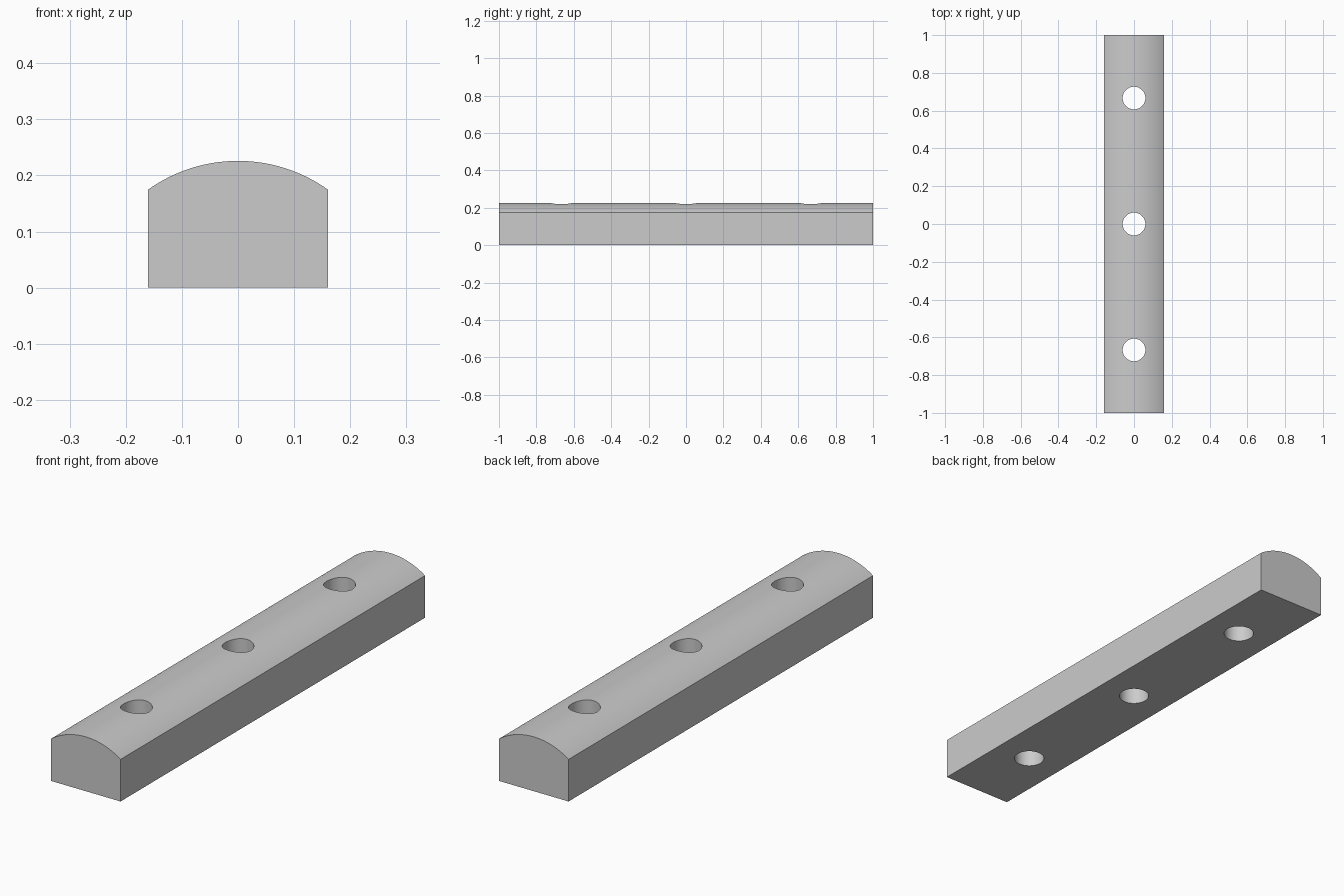
import bpy, bmesh, math

cube = bpy.data.objects.get("Cube")
if cube:
    bpy.data.objects.remove(cube, do_unlink=True)

HALF_WIDTH, EDGE_Z, CROWN_Z, HALF_LENGTH = 0.16, 0.175, 0.226, 1.0
HOLE_RADIUS, HOLE_SPACING = 0.06, 0.667
ARC_STEPS = 32

grey = bpy.data.materials.new("plain grey")
grey.use_nodes = True
colour = (0.6, 0.6, 0.6, 1)
grey.diffuse_color = colour
grey.node_tree.nodes["Principled BSDF"].inputs["Base Color"].default_value = colour


def add_object(name, bm):
    bmesh.ops.recalc_face_normals(bm, faces=bm.faces)
    mesh = bpy.data.meshes.new(name)
    bm.to_mesh(mesh)
    bm.free()
    mesh.materials.append(grey)
    obj = bpy.data.objects.new(name, mesh)
    bpy.context.collection.objects.link(obj)
    return obj


# Bar with a flat base and a crowned top, extruded along its length
rise = CROWN_Z - EDGE_Z
radius = (HALF_WIDTH ** 2 + rise ** 2) / (2 * rise)
sweep = math.asin(HALF_WIDTH / radius)
angles = [sweep * (1 - 2 * i / ARC_STEPS) for i in range(ARC_STEPS + 1)]
profile = [(-HALF_WIDTH, 0), (HALF_WIDTH, 0)]
profile += [(radius * math.sin(a), CROWN_Z - radius * (1 - math.cos(a))) for a in angles]

bm = bmesh.new()
end = bm.faces.new([bm.verts.new((x, -HALF_LENGTH, z)) for x, z in profile])
extruded = bmesh.ops.extrude_face_region(bm, geom=[end], use_keep_orig=True)
far_verts = [v for v in extruded["geom"] if isinstance(v, bmesh.types.BMVert)]
bmesh.ops.translate(bm, verts=far_verts, vec=(0, 2 * HALF_LENGTH, 0))
bar = add_object("drilled_bar", bm)

# Three holes straight through the bar
bm = bmesh.new()
for step in (-1, 0, 1):
    hole = bmesh.ops.create_cone(bm, cap_ends=True, segments=48, radius1=HOLE_RADIUS,
                                 radius2=HOLE_RADIUS, depth=1)
    bmesh.ops.translate(bm, verts=hole["verts"], vec=(0, step * HOLE_SPACING, 0))
drills = add_object("hole_cutter", bm)
drills.hide_render = True

cut = bar.modifiers.new("holes", "BOOLEAN")
cut.operation = "DIFFERENCE"
cut.solver = "EXACT"
cut.object = drills

# Apply the cut, then smooth the crown and hole walls
bpy.ops.object.select_all(action="DESELECT")
bar.select_set(True)
bpy.context.view_layer.objects.active = bar
bpy.ops.object.modifier_apply(modifier=cut.name)
bpy.data.objects.remove(drills, do_unlink=True)
bpy.ops.object.shade_smooth_by_angle(angle=math.radians(25))
